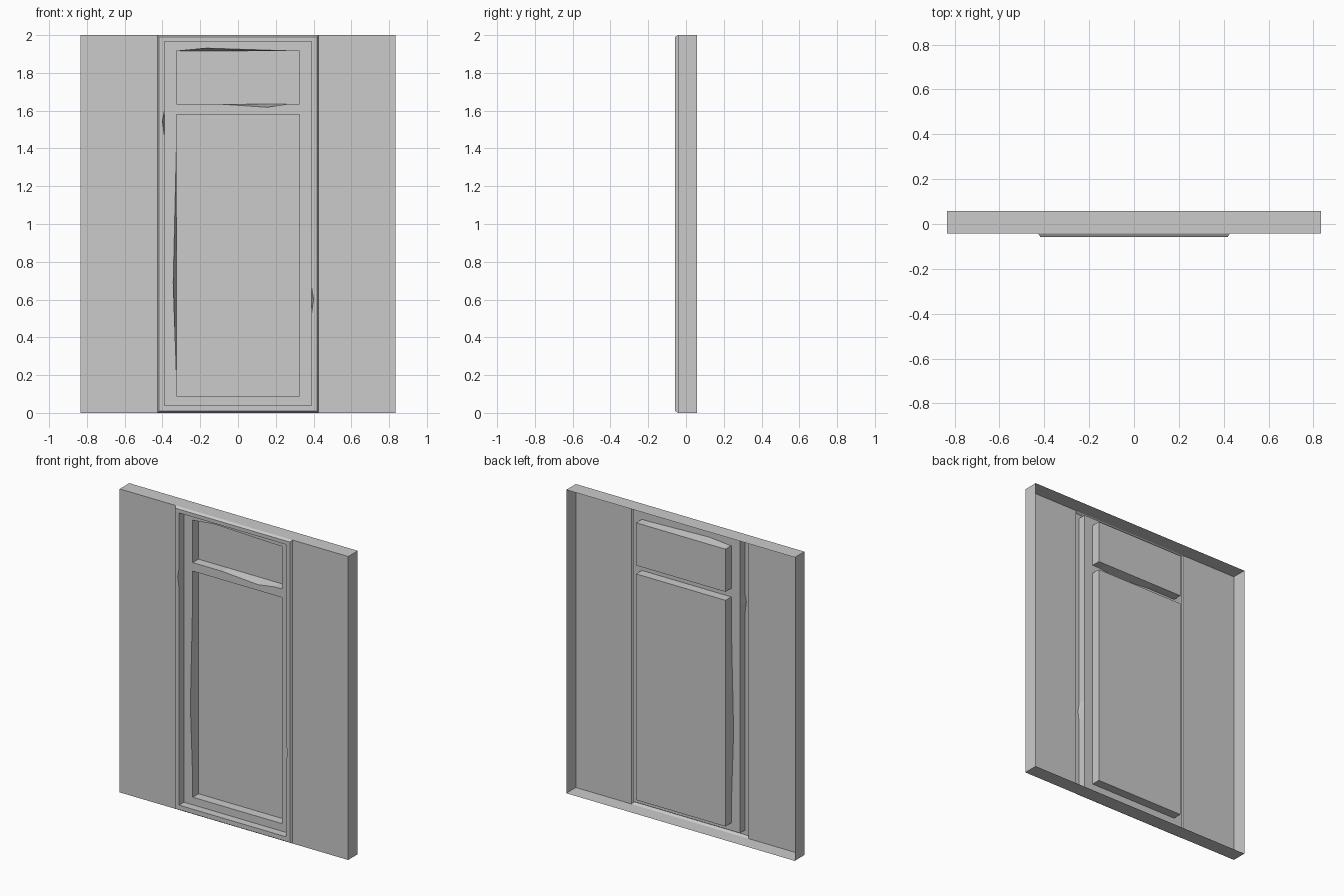
import bpy, bmesh

if "Cube" in bpy.data.objects:
    bpy.data.objects.remove(bpy.data.objects["Cube"])

# depth levels: wall sheet, frame front, door leaf, sunken panels / rim back
Y_WALL, Y_FRAME, Y_LEAF, Y_BACK = -0.042, -0.057, -0.006, 0.057


def rect(x0, z0, x1, z1, chips=()):
    """Counter-clockwise loops seen from the front: (chipped, straight).
    A chip is (side, start, peak, end, size), pushed out of the opening."""
    corners = [(x0, z0), (x1, z0), (x1, z1), (x0, z1)]
    sides = ["bottom", "right", "top", "left"]
    out = {"bottom": (0, -1), "right": (1, 0), "top": (0, 1), "left": (-1, 0)}
    chipped, straight = [], []
    for c, s in zip(corners, sides):
        chipped.append(c)
        straight.append(c)
        for side, a, p, b, size in chips:
            if side != s:
                continue
            pts = [(a, 0), (p, size), (b, 0)]
            if s in ("top", "left"):
                pts.reverse()
            for t, d in pts:
                q = (t, c[1]) if s in ("top", "bottom") else (c[0], t)
                straight.append(q)
                chipped.append((q[0] + out[s][0] * d, q[1] + out[s][1] * d))
    return chipped, straight


class Part:
    def __init__(self, name):
        self.name, self.bm = name, bmesh.new()

    def ring(self, loop, y):
        return [self.bm.verts.new((x, y, z)) for x, z in loop]

    def sheet(self, *rings):
        """Flat front-facing sheet; rings after the first are holes."""
        edges = []
        for r in rings:
            for a, b in zip(r, r[1:] + r[:1]):
                edges.append(self.bm.edges.get((a, b)) or self.bm.edges.new((a, b)))
        res = bmesh.ops.triangle_fill(self.bm, edges=edges, use_beauty=True, normal=(0, -1, 0))
        for f in res["geom"]:
            if isinstance(f, bmesh.types.BMFace):
                f.normal_update()
                if f.normal.y > 0:
                    f.normal_flip()

    def walls(self, front, back, inward):
        """Side walls joining a front ring to a back ring."""
        n = len(front)
        for i in range(n):
            j = (i + 1) % n
            quad = [front[i], front[j], back[j], back[i]]
            self.bm.faces.new(quad if inward else quad[::-1])

    def finish(self):
        me = bpy.data.meshes.new(self.name)
        self.bm.to_mesh(me)
        self.bm.free()
        ob = bpy.data.objects.new(self.name, me)
        bpy.context.collection.objects.link(ob)


# outlines
wall_edge = rect(-0.833, 0, 0.833, 2)[0]
frame_base = rect(-0.427, 0, 0.427, 2)[0]
frame_face = rect(-0.418, 0.01, 0.418, 1.99)[0]
opening, opening_straight = rect(-0.39, 0.04, 0.39, 1.966, [
    ("left", 1.47, 1.545, 1.60, 0.01), ("right", 0.525, 0.60, 0.66, 0.01)])
panels = {
    "upper_panel": rect(-0.326, 1.636, 0.326, 1.917, [
        ("top", -0.31, -0.165, 0.26, 0.014), ("bottom", -0.11, 0.15, 0.27, 0.018)]),
    "lower_panel": rect(-0.326, 0.09, 0.326, 1.58, [
        ("left", 0.20, 0.69, 1.42, 0.017)]),
}

# wall: side sheets and an open-backed rim
p = Part("wall_rim")
p.walls(p.ring(wall_edge, Y_WALL), p.ring(wall_edge, Y_BACK), False)
p.finish()
for name, x0, x1 in (("wall_left", -0.833, -0.427), ("wall_right", 0.427, 0.833)):
    p = Part(name)
    p.sheet(p.ring(rect(x0, 0, x1, 2)[0], Y_WALL))
    p.finish()

# raised door frame with bevelled outside and deep reveal
p = Part("door_frame")
face, hole = p.ring(frame_face, Y_FRAME), p.ring(opening, Y_FRAME)
p.walls(face, p.ring(frame_base, Y_WALL), False)
p.sheet(face, hole)
p.walls(hole, p.ring(opening_straight, Y_LEAF), True)
p.finish()

# door leaf with two openings
p = Part("door_leaf")
p.sheet(p.ring(opening_straight, Y_LEAF),
        *[p.ring(chipped, Y_LEAF) for chipped, _ in panels.values()])
p.finish()

# sunken door panels with chipped front edges
for name, (chipped, straight) in panels.items():
    p = Part(name)
    back = p.ring(straight, Y_BACK - 0.003)
    p.walls(p.ring(chipped, Y_LEAF), back, True)
    p.bm.faces.new(back)
    p.finish()
